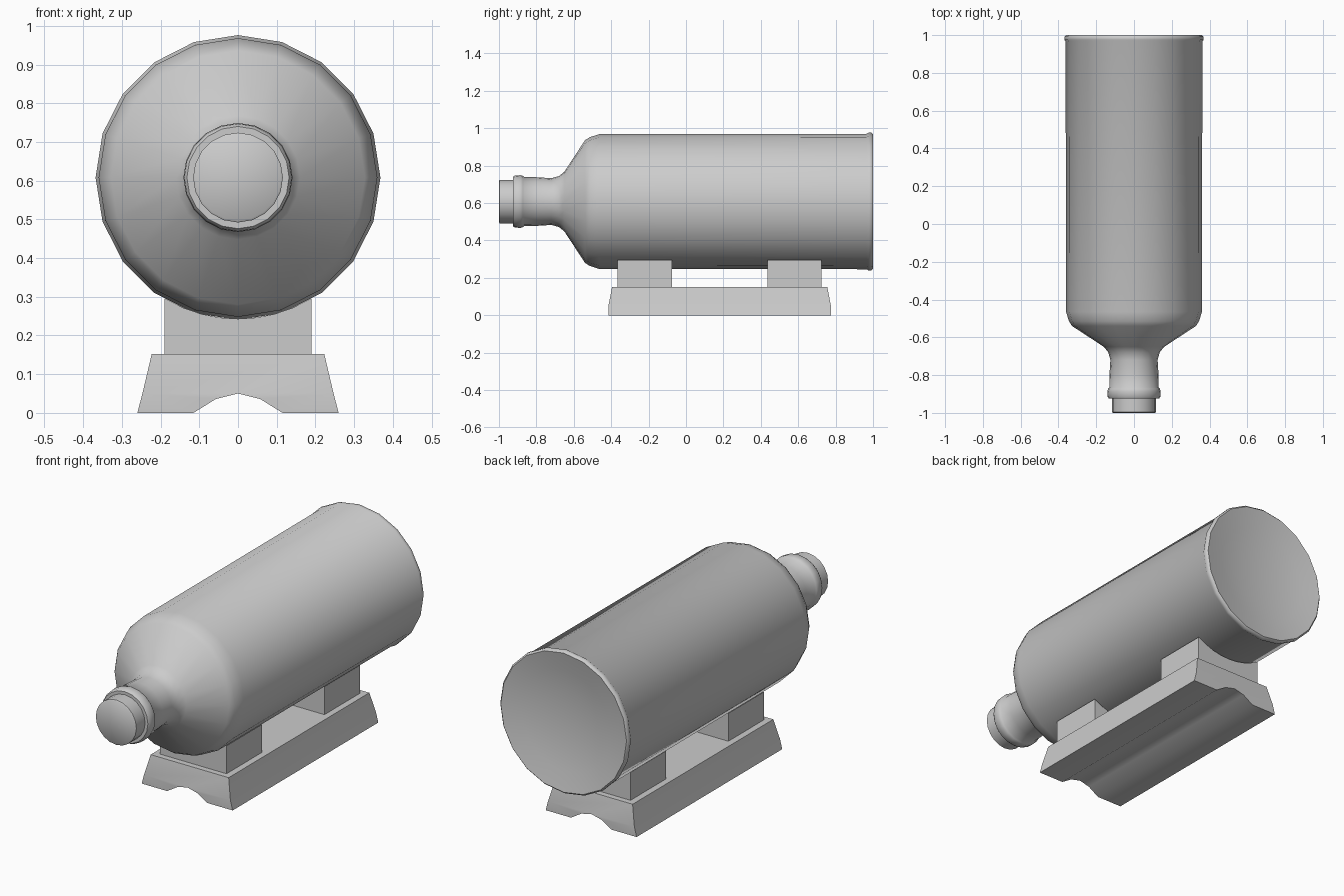
import bpy, math

if "Cube" in bpy.data.objects:
    bpy.data.objects.remove(bpy.data.objects["Cube"])

AXIS_Z = 0.608   # height of the bottle axis
SIDES = 20


def make(name, verts, faces, angle):
    me = bpy.data.meshes.new(name)
    me.from_pydata(verts, [], faces)
    ob = bpy.data.objects.new(name, me)
    bpy.context.collection.objects.link(ob)
    bpy.ops.object.select_all(action='DESELECT')
    ob.select_set(True)
    bpy.context.view_layer.objects.active = ob
    # consistent outward normals
    bpy.ops.object.mode_set(mode='EDIT')
    bpy.ops.mesh.select_all(action='SELECT')
    bpy.ops.mesh.normals_make_consistent(inside=False)
    bpy.ops.object.mode_set(mode='OBJECT')
    bpy.ops.object.shade_smooth_by_angle(angle=math.radians(angle))
    return ob


def lathe(name, profile, angle=50):
    """Turn (y, radius) points around the bottle axis and close both ends."""
    verts, faces = [], []
    for y, r in profile:
        for i in range(SIDES):
            a = 2 * math.pi * i / SIDES
            verts.append((r * math.cos(a), y, AXIS_Z + r * math.sin(a)))
    for k in range(len(profile) - 1):
        for i in range(SIDES):
            j = (i + 1) % SIDES
            faces.append((k * SIDES + i, k * SIDES + j,
                          (k + 1) * SIDES + j, (k + 1) * SIDES + i))
    last = (len(profile) - 1) * SIDES
    faces.append(tuple(range(SIDES)))
    faces.append(tuple(range(last, last + SIDES)))
    return make(name, verts, faces, angle)


# Bottle with collar, neck, shoulder and dished bottom
lathe("bottle", [
    (-0.925, 0.110), (-0.925, 0.132), (-0.915, 0.139), (-0.885, 0.141),
    (-0.872, 0.137), (-0.865, 0.131), (-0.80, 0.130), (-0.72, 0.125),
    (-0.68, 0.136), (-0.65, 0.160), (-0.54, 0.328), (-0.515, 0.344),
    (-0.465, 0.360), (0.965, 0.362), (0.975, 0.368), (0.992, 0.368),
    (1.0, 0.360), (0.997, 0.345), (0.98, 0.26), (0.965, 0.15), (0.96, 0.04)])

# Stopper in the mouth
lathe("stopper", [(-1.0, 0.111), (-0.996, 0.116), (-0.92, 0.116)])

# Stand base: arched underside, sloping sides and ends
half = [(0.26, 0.0), (0.115, 0.0), (0.057, 0.036)]
section = (half + [(0.0, 0.05)] + [(-x, z) for x, z in reversed(half)]
           + [(-0.247, 0.05), (-0.223, 0.152), (0.223, 0.152), (0.247, 0.05)])
n = len(section)
MID_Y = 0.18
verts = []
for s in (-1, 1):
    for x, z in section:
        verts.append((x, MID_Y + s * (0.575 if z > 0.1 else 0.595), z))
faces = [(i, (i + 1) % n, n + (i + 1) % n, n + i) for i in range(n)]
for o in (0, n):
    for f in ((0, 1, 2, 3, 10), (3, 4, 5, 6, 7), (3, 7, 8, 9, 10)):
        faces.append(tuple(o + i for i in f))
make("stand_base", verts, faces, 40)


# Cradle blocks hollowed to fit the bottle
def cradle(name, y0, y1):
    arc = []
    for i in range(9):
        x = -0.19 + 0.38 * i / 8
        arc.append((x, AXIS_Z - math.sqrt(0.365 ** 2 - x * x)))
    outline = [(0.19, 0.145), (-0.19, 0.145)] + arc
    m = len(outline)
    v = [(x, y, z) for y in (y0, y1) for x, z in outline]
    f = [(i, (i + 1) % m, m + (i + 1) % m, m + i) for i in range(m)]
    f += [tuple(range(m)), tuple(range(m, 2 * m))]
    make(name, v, f, 40)


cradle("front_cradle", -0.365, -0.075)
cradle("rear_cradle", 0.435, 0.725)
